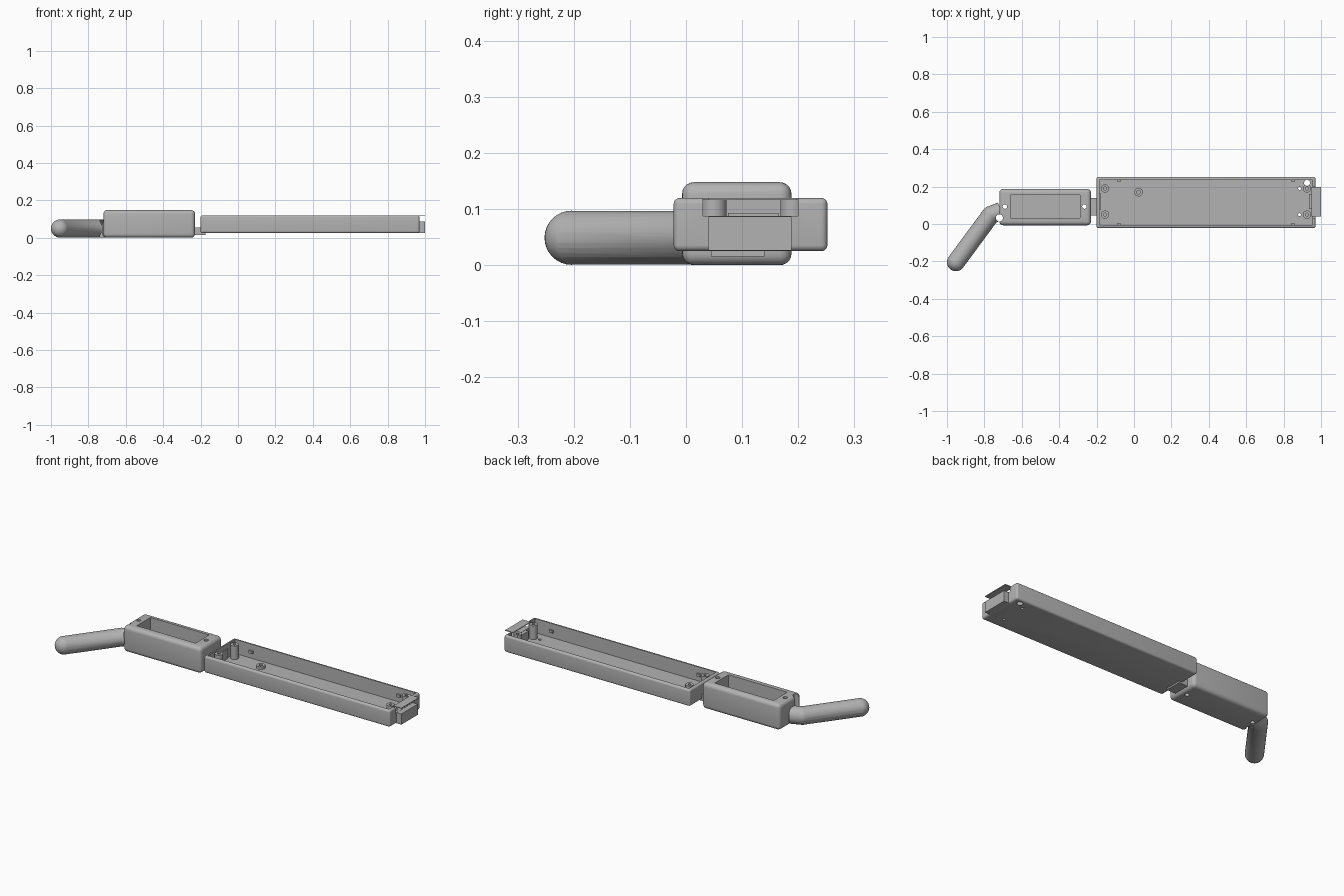
import bpy, bmesh
from mathutils import Vector

cube = bpy.data.objects.get("Cube")
if cube:
    bpy.data.objects.remove(cube, do_unlink=True)

gray = bpy.data.materials.new("plain gray")
gray.use_nodes = True
gray.diffuse_color = (0.45, 0.45, 0.45, 1)
gray.node_tree.nodes["Principled BSDF"].inputs["Base Color"].default_value = (0.45, 0.45, 0.45, 1)


def finish(name, bm):
    mesh = bpy.data.meshes.new(name)
    bm.to_mesh(mesh)
    bm.free()
    mesh.materials.append(gray)
    ob = bpy.data.objects.new(name, mesh)
    bpy.context.collection.objects.link(ob)
    return ob


def box(name, x, y, z, radius=0):
    """Box between (min, max) pairs, optionally with rounded edges."""
    bm = bmesh.new()
    bmesh.ops.create_cube(bm, size=1)
    for v in bm.verts:
        v.co = Vector([(a + b) / 2 + c * (b - a) for (a, b), c in zip((x, y, z), v.co)])
    if radius:
        bmesh.ops.bevel(bm, geom=bm.edges[:], offset=radius, segments=5,
                        profile=0.5, affect='EDGES')
    return finish(name, bm)


def cylinder(name, x, y, z, radius, sides=24):
    bm = bmesh.new()
    bmesh.ops.create_cone(bm, cap_ends=True, segments=sides, radius1=radius,
                          radius2=radius, depth=z[1] - z[0])
    bmesh.ops.translate(bm, vec=(x, y, sum(z) / 2), verts=bm.verts)
    return finish(name, bm)


def select(ob):
    bpy.ops.object.select_all(action='DESELECT')
    ob.select_set(True)
    bpy.context.view_layer.objects.active = ob


def combine(ob, others, operation='DIFFERENCE'):
    select(ob)
    for other in others:
        mod = ob.modifiers.new("combine", 'BOOLEAN')
        mod.operation, mod.object, mod.solver = operation, other, 'EXACT'
        bpy.ops.object.modifier_apply(modifier=mod.name)
        bpy.data.objects.remove(other, do_unlink=True)


def hole(x, y, radius):
    return cylinder("hole_cutter", x, y, (-0.1, 0.3), radius)


def smooth(ob):
    select(ob)
    bpy.ops.object.shade_smooth_by_angle(angle=0.6)


# Long open tray with a notch in its right end wall
tray = box("tray", (-0.20, 0.97), (-0.022, 0.252), (0.025, 0.12), 0.011)
combine(tray, [
    box("cavity", (-0.185, 0.955), (-0.006, 0.236), (0.04, 0.2)),
    box("end_notch", (0.94, 1.1), (0.03, 0.2), (0.088, 0.2)),
    hole(0.925, 0.22, 0.016)])

# Four screw posts in the tray corners
for side, x in (("left", -0.155), ("right", 0.925)):
    for end, y in (("front", 0.05), ("back", 0.19)):
        post = cylinder("post_" + side + "_" + end, x, y, (0.038, 0.118), 0.022)
        cuts = [cylinder("screw_hole", x, y, (0.06, 0.2), 0.008)]
        if x > 0:
            combine(tray, [hole(0.885, y, 0.008)])
            cuts.append(hole(0.925, 0.22, 0.016))
        combine(post, cuts)
        smooth(post)
smooth(tray)

# Short ring on the tray floor and ribs near the end walls
ring = cylinder("floor_ring", 0.025, 0.17, (0.038, 0.055), 0.023)
combine(ring, [cylinder("ring_hole", 0.025, 0.17, (0.03, 0.2), 0.01)])
smooth(ring)
box("left_rib", (-0.19, -0.178), (0.075, 0.165), (0.038, 0.093))
box("right_rib", (0.935, 0.96), (0.08, 0.16), (0.038, 0.087))

# Snap nubs along the long walls
for x in (-0.08, 0.85):
    for y in (-0.008, 0.226):
        box("snap_nub", (x - 0.011, x + 0.011), (y, y + 0.012), (0.07, 0.085))

# Connector block and cover tab at the right end, foot tab at the left
box("end_block", (0.96, 1.0), (0.04, 0.188), (0.026, 0.087))
box("end_cover", (0.95, 1.0), (0.04, 0.198), (0.116, 0.12))
box("link_block", (-0.24, -0.195), (0.045, 0.14), (0.016, 0.055))
box("link_foot", (-0.24, -0.175), (0.045, 0.14), (0.016, 0.026))

# Rounded housing with a deep rectangular pocket
housing = box("housing", (-0.72, -0.23), (-0.007, 0.188), (0, 0.148), 0.021)
combine(housing, [
    box("pocket", (-0.66, -0.29), (0.033, 0.155), (0.015, 0.3)),
    hole(-0.69, 0.093, 0.012), hole(-0.265, 0.093, 0.012), hole(-0.72, 0.033, 0.019)])
smooth(housing)

# Bent round handle: two bars with ball joints
tip, bend, root = Vector((-0.952, -0.204, 0.049)), Vector((-0.766, 0.048, 0.049)), Vector((-0.71, 0.07, 0.049))


def bar(name, a, b):
    bm = bmesh.new()
    bmesh.ops.create_cone(bm, cap_ends=True, segments=32, radius1=0.048,
                          radius2=0.048, depth=(b - a).length)
    bm.transform((b - a).to_track_quat('Z', 'Y').to_matrix().to_4x4())
    bmesh.ops.translate(bm, vec=(a + b) / 2, verts=bm.verts)
    return finish(name, bm)


def ball(name, at):
    bm = bmesh.new()
    bmesh.ops.create_uvsphere(bm, u_segments=32, v_segments=16, radius=0.0482)
    bmesh.ops.translate(bm, vec=at, verts=bm.verts)
    return finish(name, bm)


handle = bar("handle", tip, bend)
combine(handle, [ball("tip_ball", tip), ball("bend_ball", bend), bar("root_bar", bend, root)], 'UNION')
combine(handle, [hole(-0.72, 0.033, 0.019)])
smooth(handle)
